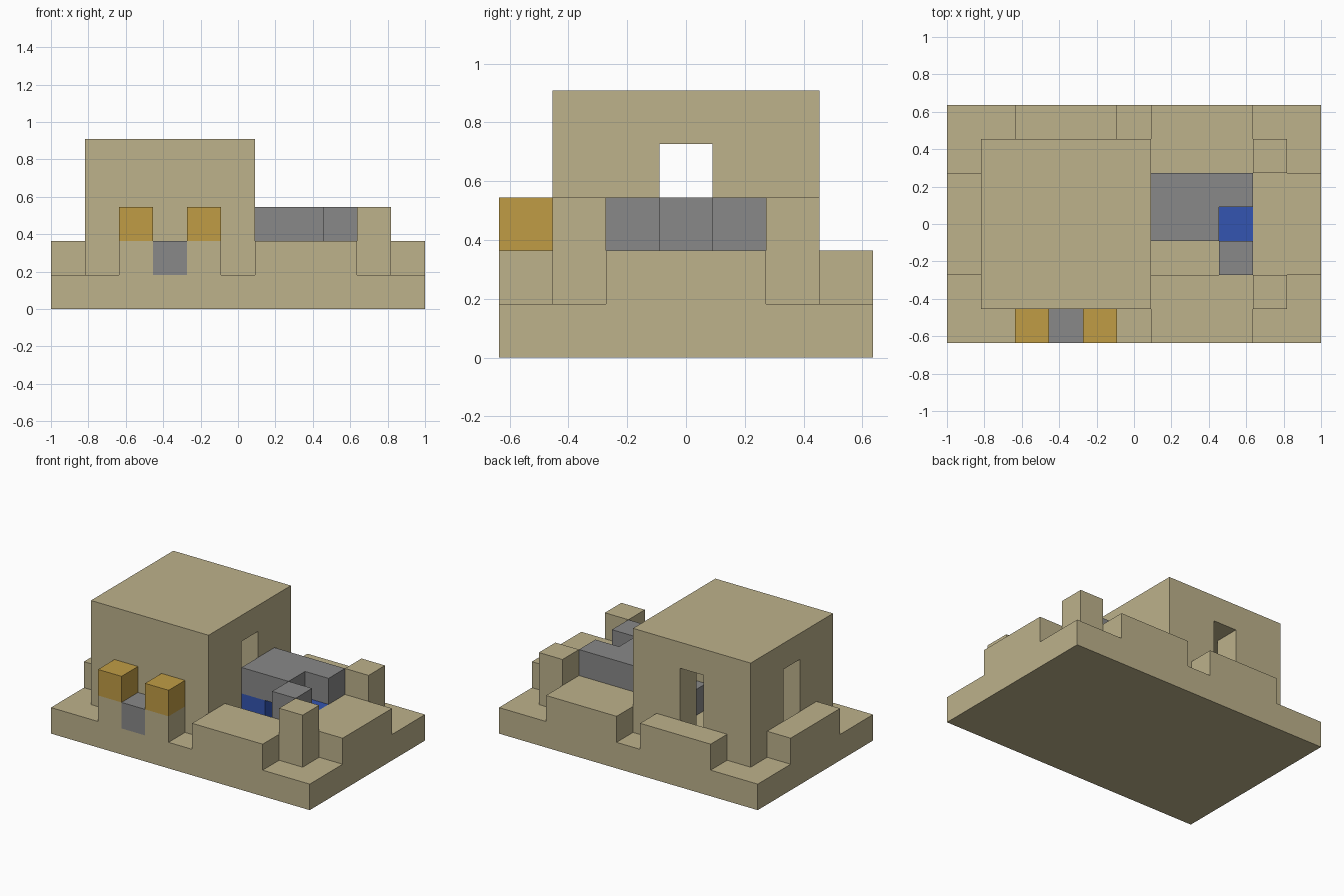
import bpy
import bmesh

if "Cube" in bpy.data.objects:
    bpy.data.objects.remove(bpy.data.objects["Cube"], do_unlink=True)

CELL = 2 / 11          # one block; the model is 11 x 7 x 5 blocks
WIDE, DEEP = 11, 7


def material(name, color):
    mat = bpy.data.materials.new(name)
    mat.use_nodes = True
    mat.diffuse_color = (*color, 1)
    mat.node_tree.nodes["Principled BSDF"].inputs["Base Color"].default_value = (*color, 1)
    return mat


sand = material("sandstone", (0.51, 0.445, 0.26))
gold = material("gold", (0.53, 0.335, 0.06))
grey = material("grey_stone", (0.25, 0.25, 0.25))
blue = material("blue", (0.033, 0.09, 0.44))


def block(name, x, y, z, mat):
    """Box from (start, end) pairs counted in blocks from the front right bottom corner."""
    bm = bmesh.new()
    bmesh.ops.create_cube(bm, size=1)
    for v in bm.verts:
        v.co.x = (x[v.co.x > 0] - WIDE / 2) * CELL
        v.co.y = (y[v.co.y > 0] - DEEP / 2) * CELL
        v.co.z = z[v.co.z > 0] * CELL
    mesh = bpy.data.meshes.new(name)
    bm.to_mesh(mesh)
    bm.free()
    mesh.materials.append(mat)
    obj = bpy.data.objects.new(name, mesh)
    bpy.context.collection.objects.link(obj)
    return obj


def carve(target, x, y, z):
    cutter = block("cutter", x, y, z, sand)
    cutter.hide_render = True
    mod = target.modifiers.new("opening", "BOOLEAN")
    mod.operation = "DIFFERENCE"
    mod.solver = "EXACT"
    mod.object = cutter
    bpy.context.view_layer.objects.active = target
    bpy.ops.object.modifier_apply(modifier=mod.name)
    bpy.data.objects.remove(cutter, do_unlink=True)


LOW, HIGH = (1, 2), (2, 3)   # the two block layers above the base

# Ground slab
block("base", (0, WIDE), (0, DEEP), (0, 1), sand)

# Hollow house with doorways on the right, left and back
house = block("house", (1, 6), (1, 6), (1, 5), sand)
carve(house, (2, 5), (2, 5), (0.5, 4))
carve(house, (0.5, 6.5), (3, 4), (0.5, 4))
carve(house, (3, 4), (3, 6.5), (0.5, 4))

# Low walls around the edge
block("right_wall", (0, 1), (2, 5), LOW, sand)
block("left_wall", (9, 11), (2, 5), LOW, sand)
block("house_back_wall", (2, 5), (6, 7), LOW, sand)
block("yard_front_wall", (6, 9), (0, 2), LOW, sand)
block("yard_back_wall", (6, 9), (5, 7), LOW, sand)

# Corner pillars
for side, y in (("front", 1), ("back", 5)):
    block(side + "_pillar", (9, 10), (y, y + 1), (1, 3), sand)

# Front altar with gold blocks
for side, x in (("right", 2), ("left", 4)):
    block(side + "_pedestal", (x, x + 1), (0, 1), LOW, sand)
    block(side + "_gold_block", (x, x + 1), (0, 1), HIGH, gold)
block("altar_step", (3, 4), (0, 1), LOW, grey)

# Yard structure: grey roof blocks over blue ones
block("yard_roof_back", (6, 9), (4, 5), HIGH, grey)
block("yard_roof_middle", (6, 8), (3, 4), HIGH, grey)
block("yard_post", (8, 9), (2, 3), (1, 3), grey)
block("yard_back_core", (6, 9), (4, 5), LOW, grey)
block("door_step", (5, 6), (3, 4), LOW, grey)
block("inner_blue_block", (6, 7), (3, 4), LOW, blue)
block("outer_blue_block", (8, 9), (3, 4), LOW, blue)
